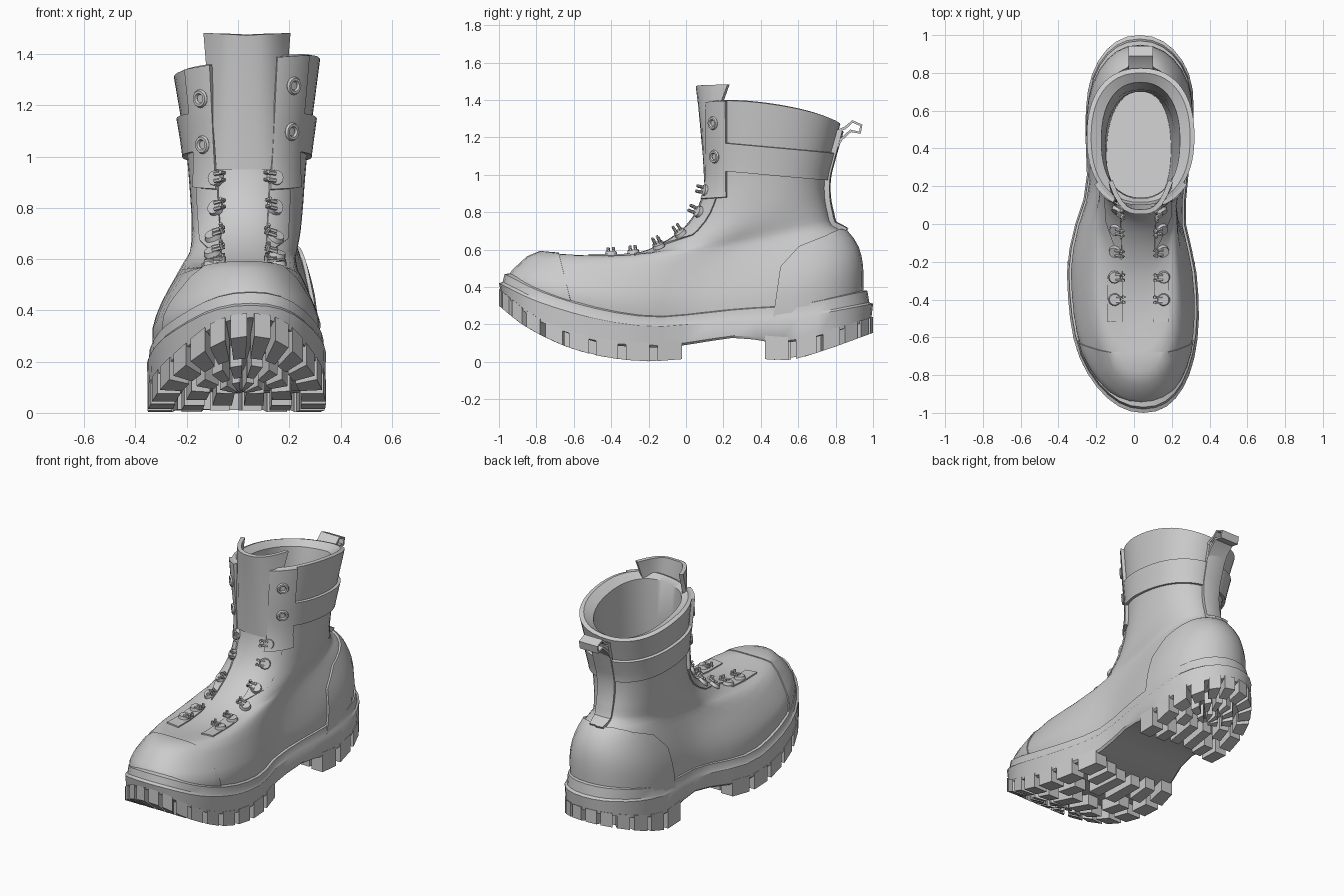
import bpy, bmesh
from math import pi, sin, cos, acos
from mathutils import Vector, Matrix
from mathutils.bvhtree import BVHTree

if "Cube" in bpy.data.objects:
    bpy.data.objects.remove(bpy.data.objects["Cube"])


def curve(*t):
    """Smooth interpolation through (y, value) pairs."""
    xs, vs = t[0::2], t[1::2]
    n = len(xs)

    def slope(i):
        a, b = max(i - 1, 0), min(i + 1, n - 1)
        return (vs[b] - vs[a]) / (xs[b] - xs[a])

    def f(y):
        y = min(max(y, xs[0]), xs[-1])
        i = next(k for k in range(n - 1) if y <= xs[k + 1])
        d = xs[i + 1] - xs[i]
        u = (y - xs[i]) / d
        return ((2*u**3 - 3*u*u + 1) * vs[i] + (u**3 - 2*u*u + u) * d * slope(i)
                + (3*u*u - 2*u**3) * vs[i + 1] + (u**3 - u*u) * d * slope(i + 1))
    return f


# plan and side curves of the foot, all over y
half = curve(-1, .35, -.7, .365, -.4, .354, -.2, .338, 0, .293, .2, .268, .5, .3, .8, .345, 1, .35)
mid = curve(-1, .05, -.7, .015, -.4, -.003, -.2, -.015, 0, -.018, .2, .015, .5, .027, .8, .035, 1, .03)
z_tread = curve(-1, .30, -.89, .21, -.75, .13, -.59, .064, -.4, .02, -.2, .003, 0, .015,
                .4, .015, .55, .01, .72, .055, 1, .155)
z_base = curve(-1, .36, -.8, .21, -.5, .105, -.2, .075, 0, .09, .3, .13, .5, .1, .7, .125, 1, .21)
z_top = curve(-1, .42, -.8, .325, -.5, .235, -.2, .19, 0, .2, .3, .225, .6, .24, 1, .31)
N = 48
SHAFT_X = .035


def width(y):
    return half(y) * max(0, 1 - abs(y) ** 3.2) ** (1 / 2.2)


def outline(a, k=1.0):
    y = -cos(a)
    side = 1 if sin(a) >= 0 else -1
    return Vector((mid(y) + side * k * width(y), k * y))


def finish(bm, name):
    me = bpy.data.meshes.new(name)
    bm.to_mesh(me)
    ob = bpy.data.objects.new(name, me)
    bpy.context.collection.objects.link(ob)
    return ob


def loft(rings, closed=True, cap_start=False, cap_end=False):
    bm = bmesh.new()
    vs = [[bm.verts.new(p) for p in r] for r in rings]
    n = len(vs[0])
    for r, q in zip(vs, vs[1:]):
        for i in range(n if closed else n - 1):
            j = (i + 1) % n
            bm.faces.new((r[i], r[j], q[j], q[i]))
    for on, r in ((cap_start, vs[0]), (cap_end, vs[-1])):
        if on:  # strips across a symmetric ring
            for i in range(n // 2):
                f = [r[i], r[i + 1], r[n - i - 1], r[(n - i) % n]]
                bm.faces.new(list(dict.fromkeys(f)))
    return bm


def ring(yf, zf, yb, zb, w, b, sag, heel=0):
    """Section from a front point to a back point; b blends foot plan to oval, heel widens the back."""
    pts = []
    for i in range(N):
        a = 2 * pi * i / N
        s = (1 - cos(a)) / 2
        y = yf + (yb - yf) * s
        z = zf + (zb - zf) * s - sag * 4 * s * (1 - s)
        oval = max(0, 1 - abs(cos(a)) ** 2.3) ** (1 / 2.3)
        h = w * ((1 - b) * width(-cos(a)) / .352 + b * oval) * (1 + heel * s * s)
        t = min(max((z - .4) / .4, 0), 1)
        x = mid(y) * (1 - t) + SHAFT_X * t + (h if sin(a) >= 0 else -h)
        z += .12 * (x - SHAFT_X) * min(max((z - 1.1) / .2, 0), 1)
        pts.append(Vector((x, y, z)))
    return pts


# upper: lofted from the welt, over the vamp, up the shaft
UPPER = [(-.95, .40, .93, .31, .325, 0, .15), (-.95, .45, .935, .42, .33, 0, .12),
         (-.89, .52, .932, .52, .292, .05, .10, .12), (-.78, .587, .91, .61, .245, .2, .075, .22),
         (-.54, .56, .855, .69, .218, .4, .02, .15), (-.3, .57, .785, .73, .21, .7, 0, .05),
         (-.12, .64, .765, .79, .215, .9, 0), (0, .73, .75, .86, .218, 1, 0),
         (.065, .83, .745, .93, .224, 1, 0), (.10, .95, .75, 1.0, .232, 1, 0),
         (.105, 1.07, .765, 1.06, .243, 1, 0), (.10, 1.2, .79, 1.15, .26, 1, 0),
         (.10, 1.375, .825, 1.27, .285, 1, -.02)]
key = [ring(*u) for u in UPPER]
rings = []
for i in range(len(key) - 1):
    p0, p1, p2, p3 = key[max(i - 1, 0)], key[i], key[i + 1], key[min(i + 2, len(key) - 1)]
    rings.append(p1)
    rings.append([(-a + 9 * b + 9 * c - d) / 16 for a, b, c, d in zip(p0, p1, p2, p3)])
rings.append(key[-1])
body = loft(rings)
body.normal_update()
tree = BVHTree.FromBMesh(body)
finish(body, "upper")

# padded collar rim and inner lining
inner = [UPPER[-1], (.115, 1.38, .80, 1.28, .262, 1, -.02), (.135, 1.35, .75, 1.25, .208, 1, -.02),
         (.14, 1.1, .71, 1.05, .2, 1, 0), (.12, .85, .70, .85, .185, 1, 0), (.06, .5, .70, .42, .17, 1, 0)]
finish(loft([ring(*u) for u in inner], cap_end=True), "lining")


def panel(name, cuts, thick):
    """Raised leather panel: upper surface trimmed by planes (point, removed side)."""
    bm = body.copy()
    for co, no in cuts:
        bmesh.ops.bisect_plane(bm, geom=bm.verts[:] + bm.edges[:] + bm.faces[:],
                               plane_co=co, plane_no=no, clear_outer=True)
    mod = finish(bm, name).modifiers.new("thickness", 'SOLIDIFY')
    mod.thickness, mod.offset = thick, 1


panel("toe_cap", [((0, -.66, .5), (0, 1, .25))], .006)
panel("heel_counter", [((0, .49, .4), (0, -1, .15)), ((0, .51, .51), (0, -1, .9)),
                       ((0, .62, .62), (0, -.1, .25)), ((0, .8, .70), (0, .1, 1))], .014)
panel("ankle_band", [((0, .22, 0), (0, -1, 0)), ((0, .22, 1.02), (0, -.09, -1)),
                     ((0, .22, 1.17), (0, .09, 1))], .018)
panel("back_strap", [((-.02, 0, 1), (-1, 0, -.03)), ((.09, 0, 1), (1, 0, -.03)), ((0, .5, 0), (0, -1, 0)),
                     ((0, 0, .69), (0, 0, -1)), ((0, 0, 1.24), (0, 0, 1))], .028)
for side, label in ((1, "right"), (-1, "left")):
    edge = ((.022 + side * .085, 0, .6), (-side, 0, .05))
    panel("shaft_facing_" + label, [edge, ((0, .22, 0), (0, 1, 0)), ((0, .22, .88), (0, .1, -1))], .02)
    panel("lace_edge_" + label, [edge, ((.022 + side * .165, 0, .6), (side, 0, -.05)), ((0, .3, 0), (0, 1, 0)),
                                 ((0, -.52, 0), (0, -1, 0)), ((0, 0, .92), (0, 0, 1)),
                                 ((0, -.5, .5), (0, .33, -1))], .008)

# tongue rising out of the shaft, curling back at its top corners
tongue = []
for y, z, w, curl in ((.098, .95, .12, .02), (.09, 1.1, .13, .03), (.066, 1.36, .16, .11), (.052, 1.473, .17, .17)):
    tongue.append([Vector((SHAFT_X + w * u / 6, y + curl * abs(u / 6) ** 3, z + .01 * abs(u / 6) * (z > 1.4)))
                   for u in range(-6, 7)])
mod = finish(loft(tongue, closed=False), "tongue").modifiers.new("thickness", 'SOLIDIFY')
mod.thickness, mod.offset = .025, -1

# pull loop at the back
loop = [(.79, 1.12), (.83, 1.19), (.88, 1.235), (.93, 1.225), (.937, 1.265), (.89, 1.285), (.85, 1.25), (.80, 1.23)]
mod = finish(loft([[Vector((x, y, z)) for y, z in loop] for x in (-.03, .10)], closed=False),
             "pull_loop").modifiers.new("thickness", 'SOLIDIFY')
mod.thickness, mod.offset = .014, 0

# midsole with stepped welt
sole = []
for k, level in ((.95, lambda y: z_base(y)), (.99, lambda y: z_base(y) + .012), (1.0, lambda y: z_top(y)),
                 (.98, lambda y: z_top(y) + .008), (.97, lambda y: z_top(y) + .05 + .02 * max(y, 0)),
                 (.90, lambda y: z_top(y) + .056 + .02 * max(y, 0))):
    pts = [outline(2 * pi * i / N, k) for i in range(N)]
    sole.append([Vector((p.x, p.y, level(p.y / k))) for p in pts])
finish(loft(sole, cap_start=True), "midsole")

# tread lugs: radial blocks in three rows under forefoot and heel
lugs = bmesh.new()


def lug(a0, a1, k0, k1):
    base = []
    for a, k in ((a0, k0), (a1, k0), (a1, k1), (a0, k1)):
        q = outline(a)
        yc = min(max(q.y, -.62), .7)
        base.append(Vector((mid(yc), yc)).lerp(q, k))
    low = [lugs.verts.new((p.x, p.y, z_tread(p.y))) for p in base]
    top = [lugs.verts.new((p.x, p.y, z_base(p.y) + .03)) for p in base]
    lugs.faces.new(low)
    lugs.faces.new(top)
    for i in range(4):
        j = (i + 1) % 4
        lugs.faces.new((low[i], low[j], top[j], top[i]))


for start, end, count in ((0, pi / 2, 9), (acos(-.4), pi, 6)):
    for k0, k1, n, gap in ((.998, .72, count, .13), (.61, .38, count // 2 + 2, .2), (.29, .07, count // 2, .2)):
        step = (end - start) / n
        for i in range(n):
            a0, a1 = start + step * (i + gap), start + step * (i + 1 - gap)
            for sgn in (1, -1):
                lug(sgn * a0, sgn * a1, k0, k1)
bmesh.ops.recalc_face_normals(lugs, faces=lugs.faces[:])
finish(lugs, "tread_lugs")

# lace hooks: round base with two prongs reaching towards the tongue
hooks = bmesh.new()


def rod(co, axis, r, depth, seg):
    m = Matrix.Translation(co) @ axis.to_track_quat('Z', 'Y').to_matrix().to_4x4()
    bmesh.ops.create_cone(hooks, cap_ends=True, segments=seg, radius1=r, radius2=r * .85, depth=depth, matrix=m)


for y, z in ((-.4, .56), (-.28, .57), (-.15, .63), (-.04, .70), (.05, .81), (.09, .92)):
    for side in (1, -1):
        p, n, _, _ = tree.find_nearest(Vector((.027 + side * .13, y, z)))
        p = p + n * .016
        t = Vector((-side, 0, 0))
        t = (t - n * t.dot(n)).normalized()
        rod(p, n, .034, .02, 12)
        for o in (-.014, .014):
            q = p + n.cross(t) * o + n * .012
            rod(q + t * .03, t, .008, .05, 6)
            rod(q + t * .045 + n * .008, n, .009, .026, 6)
finish(hooks, "lace_hooks")

# eyelets on the shaft facings
for z in (1.07, 1.25):
    for side in (1, -1):
        p, n, _, _ = tree.find_nearest(Vector((SHAFT_X + side * .195, .13, z + .025 * side)))
        bpy.ops.mesh.primitive_torus_add(major_radius=.026, minor_radius=.01, major_segments=16, minor_segments=6,
                                         location=p + n * .022, rotation=n.to_track_quat('Z', 'Y').to_euler())
        bpy.context.object.name = "eyelet"

bpy.context.view_layer.update()
bpy.ops.object.select_all(action='SELECT')
bpy.context.view_layer.objects.active = bpy.data.objects["upper"]
bpy.ops.object.convert(target='MESH')
bpy.ops.object.shade_smooth_by_angle(angle=.6)
